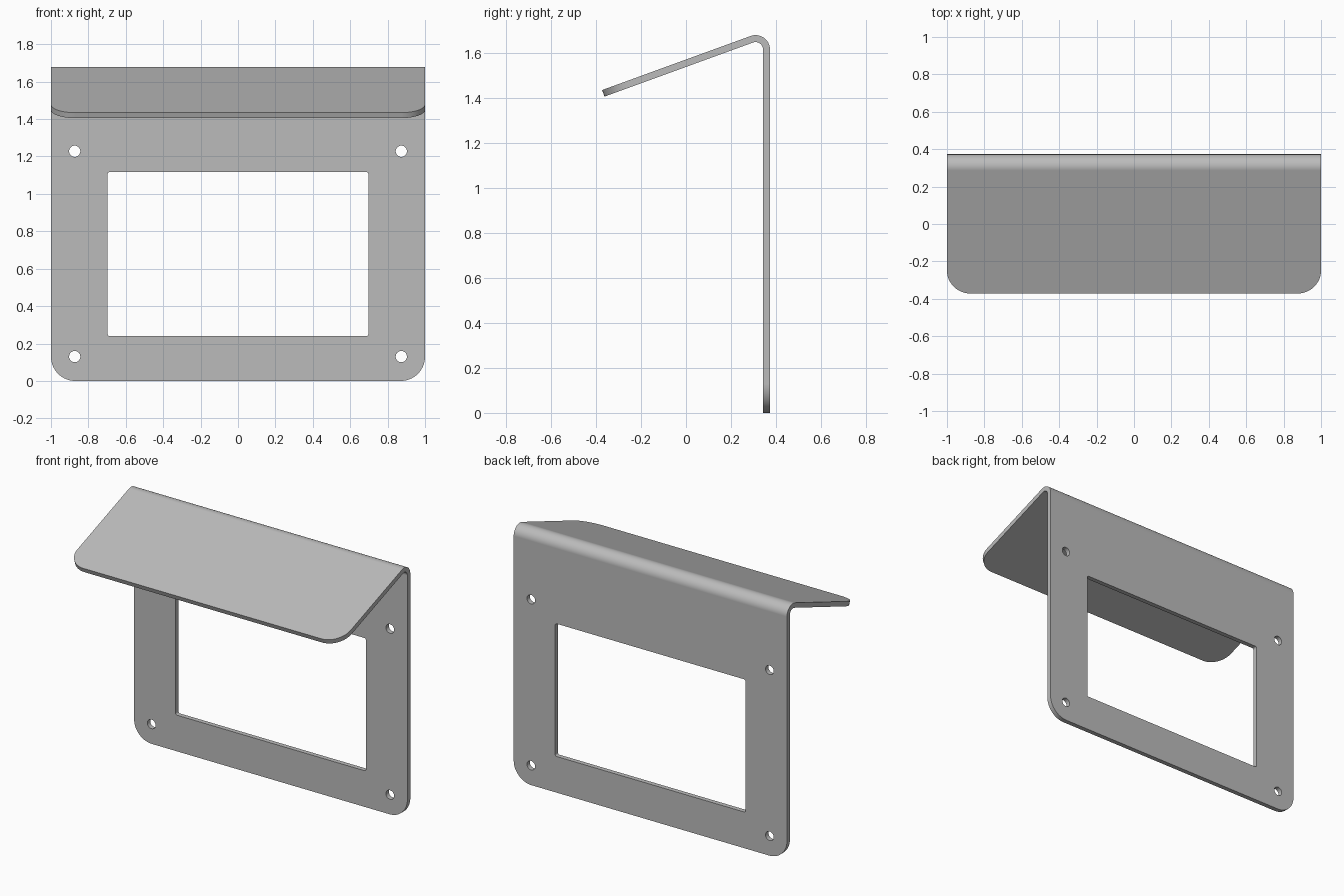
import bpy, bmesh
from math import sin, cos, radians
from mathutils import Matrix, Vector

cube = bpy.data.objects.get("Cube")
if cube:
    bpy.data.objects.remove(cube, do_unlink=True)

# Sheet dimensions
HALF_W = 1.0
THICK = 0.031
BACK_Y = 0.373
BEND_R = 0.064            # outer bend radius
BEND_Y, BEND_Z = BACK_Y - BEND_R, 1.614
SLOPE = 20                # hood pitch in degrees
HOOD_LEN = 0.702
CORNER_R = 0.13

steel = bpy.data.materials.new("sheet grey")
steel.use_nodes = True
grey = (0.5, 0.5, 0.5, 1)
steel.diffuse_color = grey
steel.node_tree.nodes["Principled BSDF"].inputs["Base Color"].default_value = grey


def make_object(name, bm):
    bmesh.ops.recalc_face_normals(bm, faces=bm.faces)
    mesh = bpy.data.meshes.new(name)
    bm.to_mesh(mesh)
    bm.free()
    mesh.materials.append(steel)
    obj = bpy.data.objects.new(name, mesh)
    bpy.context.collection.objects.link(obj)
    return obj


def sheet_side(radius, steps=16):
    """One side of the folded profile, from plate foot to hood tip, in (y, z)."""
    points = [(BEND_Y + radius, 0)]
    for i in range(steps + 1):
        a = radians((90 + SLOPE) * i / steps)
        points.append((BEND_Y + radius * cos(a), BEND_Z + radius * sin(a)))
    y, z = points[-1]
    s = radians(SLOPE)
    points.append((y - HOOD_LEN * cos(s), z - HOOD_LEN * sin(s)))
    return points


def round_edges(bm, edges, radius, segments):
    bmesh.ops.bevel(bm, geom=edges, offset=radius, segments=segments,
                    profile=0.5, affect='EDGES')


# Folded sheet: profile swept across the width
outer, inner = sheet_side(BEND_R), sheet_side(BEND_R - THICK)
bm = bmesh.new()
rows = [[[bm.verts.new((x, y, z)) for y, z in side] for side in (outer, inner)]
        for x in (-HALF_W, HALF_W)]
(lo, li), (ro, ri) = rows
for i in range(len(outer) - 1):
    for a, b in ((lo, ro), (ri, li), (li, lo), (ro, ri)):
        bm.faces.new((a[i], a[i + 1], b[i + 1], b[i]))
for i in (0, -1):
    bm.faces.new((lo[i], ro[i], ri[i], li[i]))

# Rounded corners at the plate foot and hood tip
corners = [bm.edges.get((o[i], n[i])) for o, n in rows for i in (0, -1)]
round_edges(bm, corners, CORNER_R, 14)
panel = make_object("hooded_mounting_panel", bm)

# Window cutter with slightly rounded corners
bm = bmesh.new()
bmesh.ops.create_cube(bm, size=1, matrix=Matrix.Translation((0, BACK_Y, 0.678))
                      @ Matrix.Diagonal((1.394, 0.3, 0.878, 1)))
round_edges(bm, [e for e in bm.edges
                 if abs((e.verts[0].co - e.verts[1].co).y) > 0.1], 0.012, 4)
cutters = [make_object("window_cutter", bm)]

# Screw hole cutters
for x in (-0.873, 0.873):
    for z in (0.13, 1.228):
        bm = bmesh.new()
        bmesh.ops.create_cone(bm, cap_ends=True, segments=32, radius1=0.03,
                              radius2=0.03, depth=0.3,
                              matrix=Matrix.Translation((x, BACK_Y, z))
                              @ Matrix.Rotation(radians(90), 4, 'X'))
        cutters.append(make_object("screw_hole_cutter", bm))

# Cut the openings
bpy.ops.object.select_all(action='DESELECT')
panel.select_set(True)
bpy.context.view_layer.objects.active = panel
for cutter in cutters:
    cutter.hide_render = True
    mod = panel.modifiers.new("opening", 'BOOLEAN')
    mod.operation = 'DIFFERENCE'
    mod.solver = 'EXACT'
    mod.object = cutter
    bpy.ops.object.modifier_apply(modifier=mod.name)
    bpy.data.objects.remove(cutter, do_unlink=True)

# Smooth curved parts, keep flat faces flat
bpy.ops.object.shade_smooth_by_angle(angle=radians(30))
normals = panel.modifiers.new("flat face normals", 'WEIGHTED_NORMAL')
normals.keep_sharp = True
